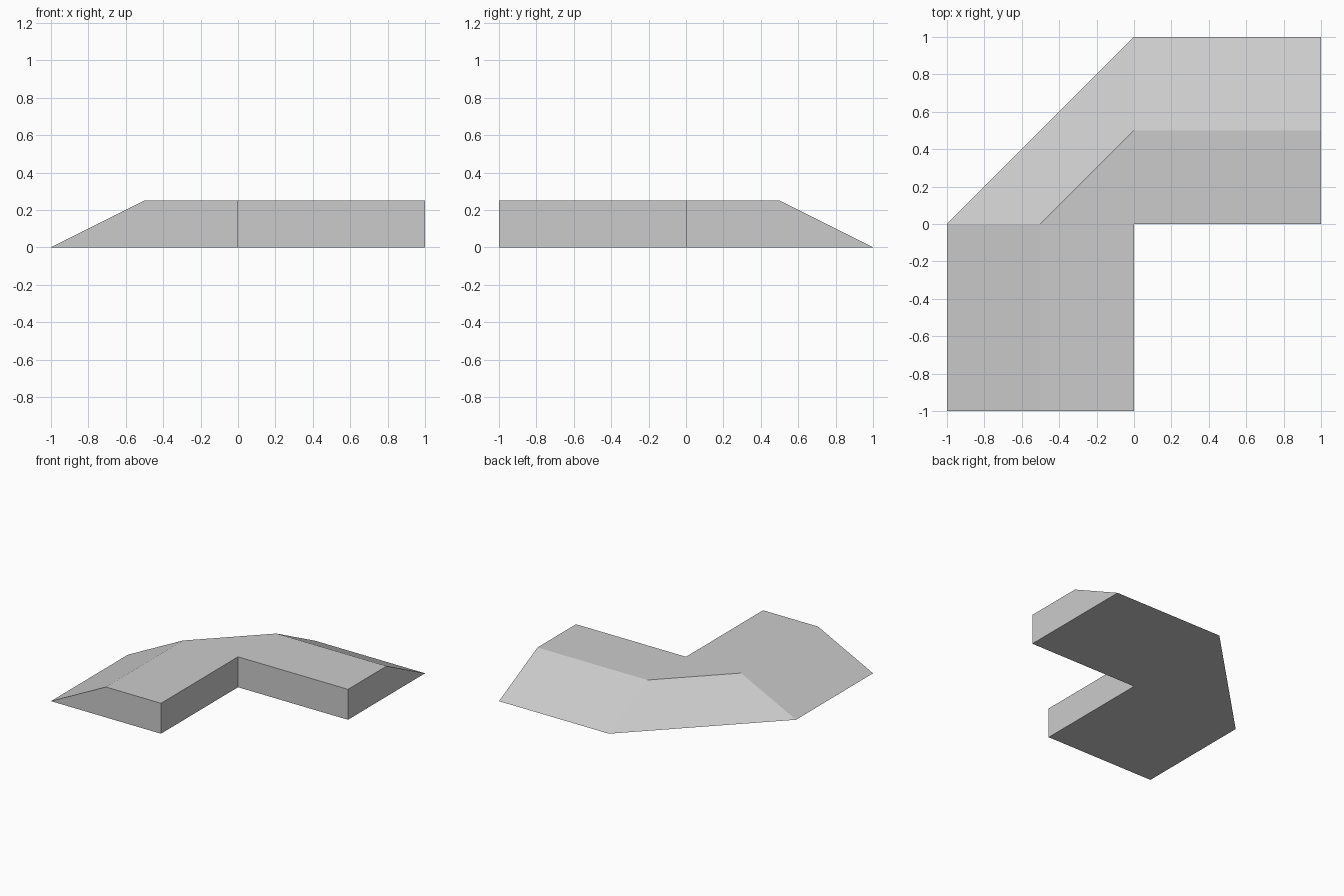
import bpy
import bmesh
from mathutils import Vector

cube = bpy.data.objects.get("Cube")
if cube:
    bpy.data.objects.remove(cube, do_unlink=True)

# Single plain grey
grey = bpy.data.materials.new("light grey")
grey.use_nodes = True
colour = (0.6, 0.6, 0.6, 1)
grey.diffuse_color = colour
grey.node_tree.nodes["Principled BSDF"].inputs["Base Color"].default_value = colour

# Ramp cross-section: (distance out from the inner wall, height)
profile = [(0, 0), (1, 0), (0.5, 0.25), (0, 0.25)]

# Stations along the inner wall: (wall point, outward direction)
back, left = Vector((0, 1, 0)), Vector((-1, 0, 0))
stations = [(Vector((1, 0, 0)), back), (Vector(), back),
            (Vector(), left), (Vector((0, -1, 0)), left)]

# Sweep the profile round the corner, merging at the inner corner
bm = bmesh.new()
rings = [[bm.verts.new(p + out * d + Vector((0, 0, h))) for d, h in profile]
         for p, out in stations]
count = len(profile)
for a, b in zip(rings, rings[1:]):
    for i in range(count):
        j = (i + 1) % count
        bm.faces.new((a[i], a[j], b[j], b[i]))
bm.faces.new(rings[0])
bm.faces.new(rings[-1])
bmesh.ops.remove_doubles(bm, verts=bm.verts, dist=0.0001)
bmesh.ops.recalc_face_normals(bm, faces=bm.faces)

mesh = bpy.data.meshes.new("corner_ramp")
bm.to_mesh(mesh)
bm.free()
mesh.materials.append(grey)
ramp = bpy.data.objects.new("corner_ramp", mesh)
bpy.context.collection.objects.link(ramp)
